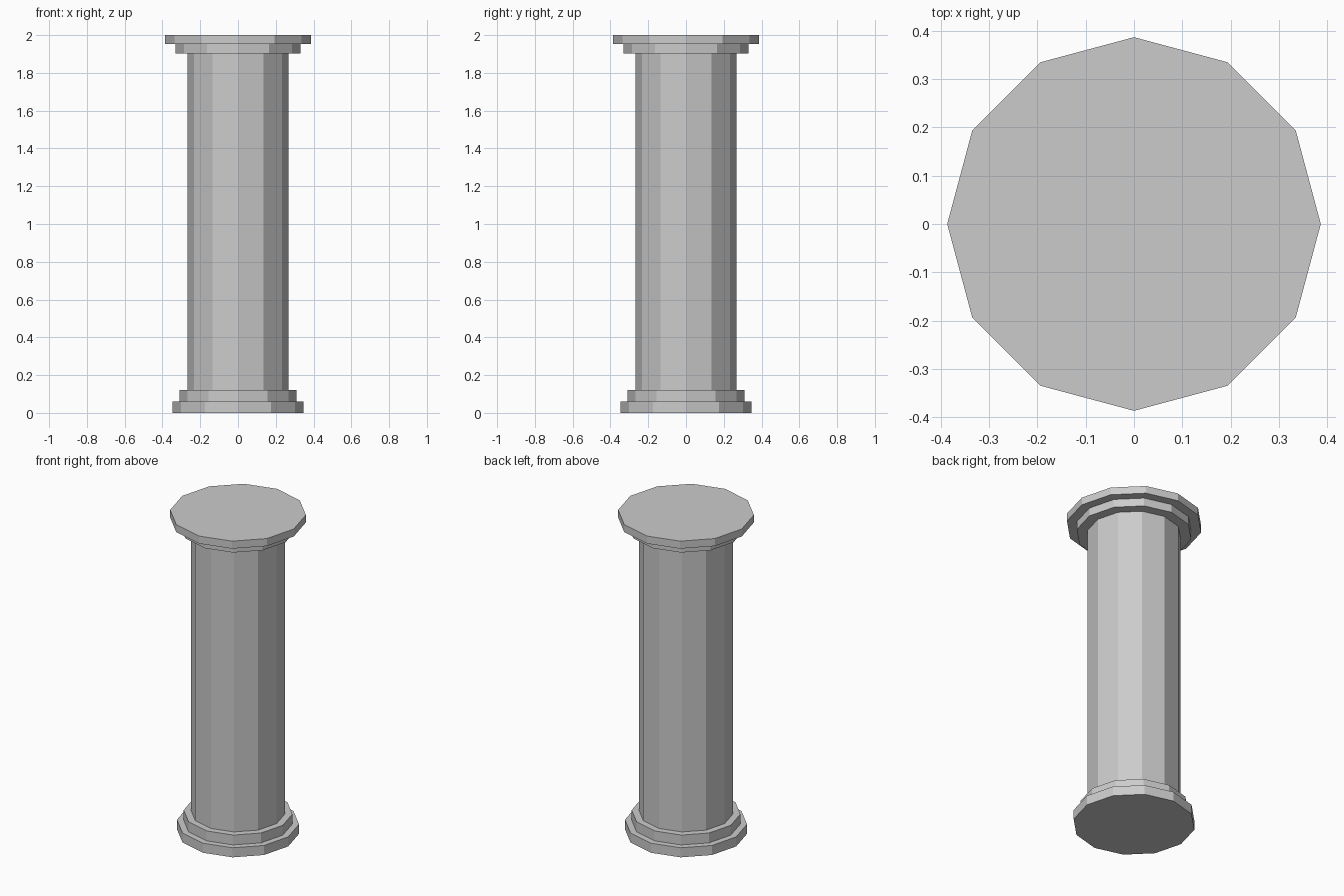
import bpy

if "Cube" in bpy.data.objects:
    bpy.data.objects.remove(bpy.data.objects["Cube"])

SIDES = 12

# Each drum: name, radius, bottom height, top height
PARTS = [
    ("base_plinth", 0.348, 0.0, 0.06),
    ("base_ring", 0.31, 0.06, 0.122),
    ("shaft", 0.268, 0.122, 1.902),
    ("capital_ring", 0.33, 0.902 + 1.0, 1.953),
    ("capital_slab", 0.387, 1.953, 2.0),
]


def drum(name, radius, z0, z1):
    """Flat-shaded twelve-sided drum with a corner on the x axis."""
    bpy.ops.mesh.primitive_cylinder_add(
        vertices=SIDES, radius=radius, depth=z1 - z0,
        location=(0, 0, (z0 + z1) / 2))
    bpy.context.object.name = name


# Stack the column from the base up
for part in PARTS:
    drum(*part)
